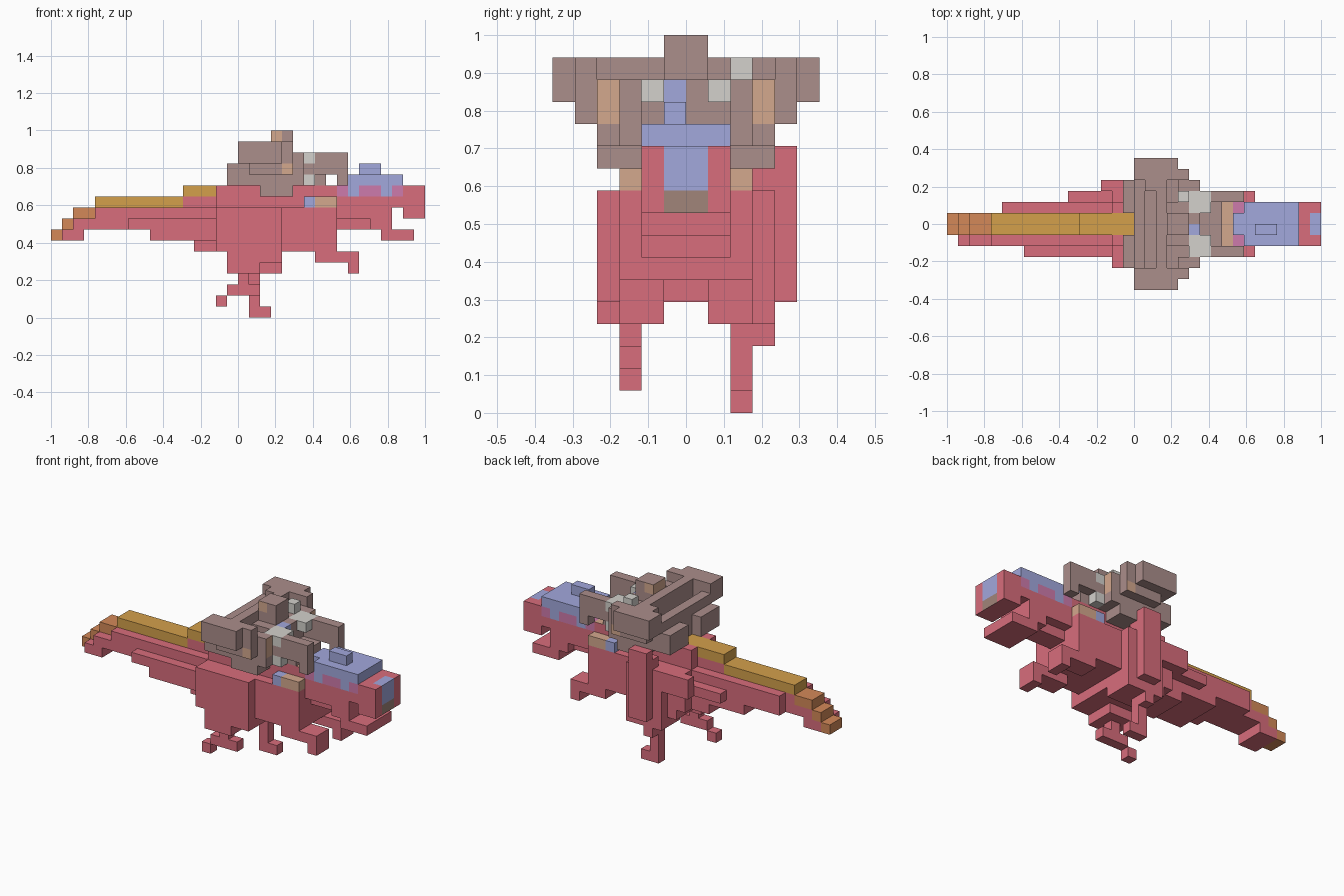
import bpy, bmesh

if "Cube" in bpy.data.objects:
    bpy.data.objects.remove(bpy.data.objects["Cube"], do_unlink=True)

U = 1 / 17  # edge length of one block

COLOURS = {
    "red": (216, 109, 124), "brown": (171, 142, 139), "blue": (162, 168, 220),
    "gold": (212, 160, 75), "orange": (211, 137, 88), "tan": (212, 168, 141),
    "pale_grey": (211, 209, 204), "mauve": (206, 123, 172), "olive": (161, 133, 122),
}


def linear(c):
    c /= 255
    return c / 12.92 if c <= 0.04045 else ((c + 0.055) / 1.055) ** 2.4


def material(name, rgb):
    m = bpy.data.materials.new(name)
    m.use_nodes = True
    col = (*[linear(c) for c in rgb], 1)
    m.diffuse_color = col
    bsdf = m.node_tree.nodes["Principled BSDF"]
    bsdf.inputs["Base Color"].default_value = col
    bsdf.inputs["Roughness"].default_value = 0.9
    return m


MATS = {n: material(n, c) for n, c in COLOURS.items()}
cells = {}  # block position -> (part, colour)
skins = {}  # (block position, direction) -> colour of a single face

# Outer quads of a block for each direction
FACES = {
    (1, 0, 0): [(1, 0, 0), (1, 1, 0), (1, 1, 1), (1, 0, 1)],
    (-1, 0, 0): [(0, 0, 0), (0, 0, 1), (0, 1, 1), (0, 1, 0)],
    (0, 1, 0): [(0, 1, 0), (0, 1, 1), (1, 1, 1), (1, 1, 0)],
    (0, -1, 0): [(0, 0, 0), (1, 0, 0), (1, 0, 1), (0, 0, 1)],
    (0, 0, 1): [(0, 0, 1), (1, 0, 1), (1, 1, 1), (0, 1, 1)],
    (0, 0, -1): [(0, 0, 0), (0, 1, 0), (1, 1, 0), (1, 0, 0)],
}
HEAD_ON, BACK, LEFT, RIGHT, TOP, BOTTOM = FACES


def fill(part, colour, x, y, z, mirror=False):
    """Fill a box of blocks, optionally on both sides."""
    for i in range(*x):
        for j in range(*y):
            for k in range(*z):
                cells[i, j, k] = (part, colour)
                if mirror:
                    cells[i, -1 - j, k] = (part, colour)


def paint(colour, x, y, z, directions=FACES):
    """Recolour the faces of existing blocks in a box that point in the directions."""
    for c in cells:
        if c[0] in range(*x) and c[1] in range(*y) and c[2] in range(*z):
            for d in directions:
                skins[c, d] = colour


# Tail: stepped core, with side layers starting at different lengths
fill("tail", "red", (-16, -14), (-2, 1), (7, 8))
fill("tail", "red", (-15, -13), (-2, 1), (8, 9))
fill("tail", "red", (-13, -2), (-2, 1), (8, 10))
fill("tail", "red", (-12, -2), (1, 2), (8, 10))
fill("tail", "red", (-5, -2), (-1, 1), (10, 11))
fill("tail", "red", (-10, -2), (-3, -2), (8, 9))
fill("tail", "red", (-6, -2), (2, 3), (8, 9))
fill("tail", "red", (-8, -2), (-3, 2), (7, 8))
fill("tail", "red", (-4, -2), (-2, 2), (6, 7))

# Ridge along the back
for x, z, col in [((-17, -16), 7, "orange"), ((-16, -15), 8, "orange"),
                  ((-15, -13), 9, "orange"), ((-13, -5), 10, "gold"),
                  ((-5, 0), 11, "gold")]:
    fill("back_ridge", col, x, (-1, 1), (z, z + 1))

# Body and broad chest
fill("body", "red", (-2, 9), (-3, 3), (6, 10))
fill("body", "red", (-2, 9), (-2, 2), (10, 11))
fill("body", "red", (0, 9), (-2, 2), (11, 12))
fill("body", "red", (-2, 0), (1, 2), (11, 12), True)
fill("body", "red", (-1, 4), (-1, 1), (5, 6))

# Thighs
fill("right_thigh", "red", (-2, 4), (-4, -3), (6, 10))
fill("right_thigh", "red", (-1, 4), (-4, -1), (5, 6))
fill("right_thigh", "red", (-1, 2), (-4, -1), (4, 5))
fill("left_thigh", "red", (-3, 0), (3, 4), (8, 10))
fill("left_thigh", "red", (0, 4), (3, 4), (5, 10))
fill("left_thigh", "red", (-1, 4), (1, 3), (5, 6))
fill("left_thigh", "red", (0, 4), (1, 4), (4, 5))
fill("left_thigh", "red", (1, 3), (4, 5), (5, 12))
fill("left_thigh", "red", (1, 3), (3, 4), (10, 11))
fill("left_thigh", "red", (1, 2), (3, 4), (3, 4))

# Shins and feet, one lifted and one planted
fill("right_shin", "red", (0, 1), (-3, -2), (3, 4))
fill("right_shin", "red", (-1, 2), (-3, -2), (2, 3))
fill("right_foot", "red", (-2, -1), (-3, -2), (1, 2))
fill("left_shin", "red", (1, 2), (2, 3), (1, 4))
fill("left_foot", "red", (1, 3), (2, 3), (0, 1))

# Short arms with hanging hands
fill("arms", "red", (7, 10), (1, 3), (5, 6), True)
fill("arms", "red", (10, 11), (1, 3), (4, 6), True)

# Head, snout and open jaw
fill("head", "red", (9, 17), (-2, 2), (10, 12))
fill("head", "red", (9, 14), (-2, 2), (9, 10))
fill("snout", "red", (15, 17), (-2, 2), (9, 10))
fill("jaw", "red", (9, 12), (-1, 1), (8, 9))
fill("jaw", "red", (12, 14), (-2, 2), (8, 9))
fill("jaw", "red", (13, 16), (-2, 2), (7, 8))
paint("blue", (16, 17), (-1, 1), (10, 12), [HEAD_ON, TOP])
paint("olive", (16, 17), (-1, 1), (9, 10), [HEAD_ON])
for x, col in [(9, "mauve"), (10, "blue"), (11, "mauve"), (12, "mauve"),
               (13, "blue"), (14, "mauve")]:
    paint(col, (x, x + 1), (-2, 2), (11, 12))

# Crest on the head
fill("crest", "blue", (10, 15), (-2, 2), (12, 13))
fill("crest", "blue", (9, 10), (-1, 1), (12, 13))
fill("crest", "blue", (11, 13), (-1, 0), (13, 14))

# Saddle, notched at the back, and the rider's legs
fill("saddle", "brown", (-1, 0), (1, 4), (12, 14), True)
fill("saddle", "brown", (0, 5), (-4, 4), (12, 14))
fill("rider_legs", "brown", (2, 5), (2, 4), (11, 13), True)
fill("rider_legs", "brown", (5, 6), (2, 4), (12, 13), True)
fill("rider_legs", "brown", (6, 8), (-2, 2), (12, 13))
fill("rider_legs", "pale_grey", (6, 7), (2, 3), (12, 13), True)
fill("rider_feet", "blue", (6, 7), (2, 3), (10, 11), True)
fill("rider_feet", "tan", (7, 9), (2, 3), (10, 11), True)
paint("tan", (8, 9), (-2, 2), (11, 12), [TOP])

# Wide stepped shoulder bar with raised tips
fill("shoulder_bar", "brown", (0, 1), (-4, 4), (14, 15))
fill("shoulder_bar", "brown", (2, 3), (-4, 4), (14, 16))
fill("shoulder_bar", "brown", (0, 4), (4, 6), (14, 16), True)
fill("shoulder_bar", "brown", (1, 5), (4, 5), (13, 16), True)
fill("shoulder_bar", "brown", (1, 2), (3, 4), (14, 16))
paint("tan", (4, 5), (-5, 5), (13, 14), [LEFT, RIGHT])

# Rider torso, head and front
fill("rider_torso", "brown", (3, 5), (-2, 2), (14, 15))
fill("rider_head", "brown", (3, 5), (-1, 1), (15, 17))
paint("tan", (3, 4), (-1, 1), (16, 17), [BACK, LEFT, RIGHT])
fill("rider_front", "blue", (5, 6), (-1, 0), (13, 15))
fill("rider_front", "brown", (5, 6), (0, 1), (13, 15))
fill("rider_front", "brown", (5, 6), (1, 2), (13, 14), True)
fill("rider_front", "blue", (5, 6), (-1, 1), (12, 13))
fill("rider_collar", "pale_grey", (5, 7), (1, 2), (14, 15), True)
fill("rider_collar", "pale_grey", (4, 5), (2, 3), (15, 16))

# Rider hands and the forward handles
fill("rider_arms", "brown", (4, 6), (3, 4), (13, 15), True)
paint("tan", (5, 6), (-4, -3), (13, 15), [HEAD_ON])
paint("tan", (5, 6), (3, 4), (13, 15), [HEAD_ON])
fill("handles", "brown", (5, 10), (2, 3), (13, 15), True)
fill("handles", "brown", (9, 10), (2, 3), (12, 13), True)
paint("pale_grey", (5, 7), (-3, 3), (14, 15), [TOP, LEFT, RIGHT])
paint("blue", (5, 6), (-1, 0), (14, 15), [TOP])
paint("brown", (5, 6), (0, 1), (14, 15), [TOP])


def build(part):
    """Make one object from the visible block faces of a part."""
    own = [c for c, v in cells.items() if v[0] == part]
    names = list(COLOURS)
    bm = bmesh.new()
    for c in own:
        for d, quad in FACES.items():
            if tuple(a + b for a, b in zip(c, d)) in cells:
                continue
            f = bm.faces.new([bm.verts.new([(a + b) * U for a, b in zip(c, q)])
                              for q in quad])
            f.material_index = names.index(skins.get((c, d), cells[c][1]))
    bmesh.ops.remove_doubles(bm, verts=bm.verts, dist=0.001)
    bmesh.ops.dissolve_limit(bm, angle_limit=0.01, verts=bm.verts,
                             edges=bm.edges, delimit={"MATERIAL"})
    me = bpy.data.meshes.new(part)
    bm.to_mesh(me)
    bm.free()
    for n in names:
        me.materials.append(MATS[n])
    bpy.context.collection.objects.link(bpy.data.objects.new(part, me))


for part in sorted({v[0] for v in cells.values()}):
    build(part)
